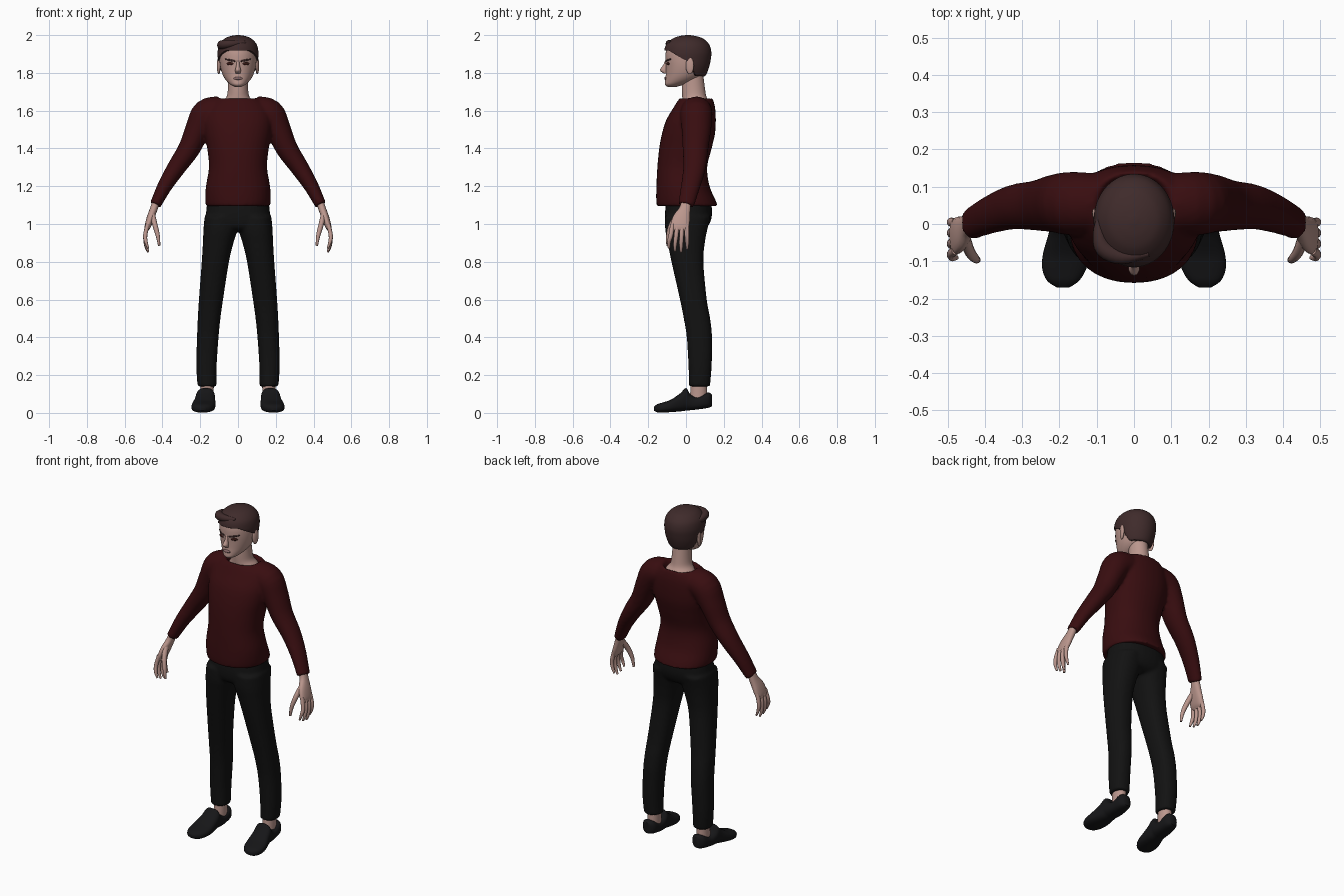
import bpy, bmesh, math
from mathutils import Vector, Matrix

if "Cube" in bpy.data.objects:
    bpy.data.objects.remove(bpy.data.objects["Cube"], do_unlink=True)


def material(name, colour):
    mat = bpy.data.materials.new(name)
    mat.use_nodes = True
    rgba = (*colour, 1.0)
    mat.diffuse_color = rgba
    shader = mat.node_tree.nodes["Principled BSDF"]
    shader.inputs["Base Color"].default_value = rgba
    shader.inputs["Roughness"].default_value = 0.8
    return mat


SKIN = material("skin", (0.5, 0.31, 0.27))
SWEATER = material("dark red knit", (0.04, 0.004, 0.005))
TROUSERS = material("black cloth", (0.006, 0.006, 0.006))
SHOES = material("black leather", (0.008, 0.008, 0.009))
HAIR = material("dark brown hair", (0.05, 0.024, 0.024))
EYES = material("eye brown", (0.04, 0.01, 0.008))
LIPS = material("muted lips", (0.26, 0.15, 0.15))


def smooth_path(points, steps):
    """Catmull-Rom interpolation of tuples of any length."""
    rows = [Vector(p) for p in points]
    rows = [rows[0]] + rows + [rows[-1]]
    result = []
    for p, q, r, s in zip(rows, rows[1:], rows[2:], rows[3:]):
        for i in range(steps):
            t = i / steps
            result.append(q + (r - p) * (t / 2) + (2 * p - 5 * q + 4 * r - s) * (t * t / 2)
                          + (3 * q - p - 3 * r + s) * (t ** 3 / 2))
    return result + [rows[-1]]


def add_tube(bm, points, ref=(0, 1, 0), axis=None, power=2.0, sides=32, steps=4):
    """Loft oval rings along points (x, y, z, half width, half depth along ref)."""
    rows = smooth_path(points, steps)
    rings = []
    for i, row in enumerate(rows):
        here = Vector(row[:3])
        before, after = rows[max(i - 1, 0)], rows[min(i + 1, len(rows) - 1)]
        along = Vector(axis) if axis else (Vector(after[:3]) - Vector(before[:3])).normalized()
        depth = Vector(ref)
        depth = (depth - along * depth.dot(along)).normalized()
        width = depth.cross(along)
        ring = []
        for k in range(sides):
            angle = math.tau * k / sides
            c, s = math.cos(angle), math.sin(angle)
            u = math.copysign(abs(c) ** (2 / power), c) * max(row[3], 0.001)
            v = math.copysign(abs(s) ** (2 / power), s) * max(row[4], 0.001)
            ring.append(bm.verts.new(here + width * u + depth * v))
        rings.append(ring)
    for low, high in zip(rings, rings[1:]):
        for k in range(sides):
            n = (k + 1) % sides
            bm.faces.new((low[k], low[n], high[n], high[k]))
    bm.faces.new(rings[0][::-1])
    bm.faces.new(rings[-1])


def add_sections(bm, sections, **options):
    """Stack level rings given as (z, x centre, half width, front y, back y)."""
    add_tube(bm, [(x, (f + b) / 2, z, w, (b - f) / 2) for z, x, w, f, b in sections],
             axis=(0, 0, 1), **options)


def add_ball(bm, centre, radii, turn=0.0):
    matrix = Matrix.Translation(centre) @ Matrix.Rotation(turn, 4, "Z") @ Matrix.Diagonal((*radii, 1))
    bmesh.ops.create_uvsphere(bm, u_segments=20, v_segments=12, radius=1, matrix=matrix)


def finish(name, bm, mat, mirror=False, voxel=0.0):
    bmesh.ops.recalc_face_normals(bm, faces=bm.faces)
    mesh = bpy.data.meshes.new(name)
    bm.to_mesh(mesh)
    bm.free()
    mesh.materials.append(mat)
    obj = bpy.data.objects.new(name, mesh)
    bpy.context.collection.objects.link(obj)
    for other in bpy.context.selected_objects:
        other.select_set(False)
    obj.select_set(True)
    bpy.context.view_layer.objects.active = obj
    bpy.ops.object.shade_smooth_by_angle(angle=math.radians(50))
    if mirror:
        mod = obj.modifiers.new("both_sides", "MIRROR")
        mod.use_clip = mod.use_mirror_merge = False
    if voxel:
        blend = obj.modifiers.new("blend", "REMESH")
        blend.mode = "VOXEL"
        blend.voxel_size = voxel
        blend.use_smooth_shade = True
        soften = obj.modifiers.new("soften", "SMOOTH")
        soften.iterations = 5
    return obj


# Sweater: body and sleeves blended into one garment
bm = bmesh.new()
add_sections(bm, [
    (1.095, 0, .17, -.155, .168), (1.13, 0, .174, -.158, .155), (1.2, 0, .17, -.157, .125),
    (1.3, 0, .154, -.152, .112), (1.4, 0, .163, -.142, .136), (1.48, 0, .178, -.127, .154),
    (1.55, 0, .182, -.105, .158), (1.61, 0, .168, -.07, .155), (1.65, 0, .135, -.045, .146),
    (1.668, 0, .104, -.028, .137), (1.65, 0, .088, -.018, .126), (1.61, 0, .07, 0, .11)], power=2.2)
for s in (1, -1):
    add_tube(bm, [
        (.09 * s, .055, 1.6, .076, .08), (.165 * s, .055, 1.58, .082, .085),
        (.213 * s, .055, 1.5, .067, .078), (.258 * s, .05, 1.4, .058, .068),
        (.325 * s, .045, 1.3, .049, .06), (.388 * s, .024, 1.2, .039, .051),
        (.438 * s, 0, 1.1, .03, .043)])
finish("sweater", bm, SWEATER, voxel=.009)

# Trousers: hips and two legs blended together
bm = bmesh.new()
add_sections(bm, [(1.15, 0, .16, -.1, .13), (1.05, 0, .17, -.112, .138),
                  (.99, 0, .17, -.105, .118), (.965, 0, .13, -.08, .08)], power=2.3)
for s in (1, -1):
    add_sections(bm, [
        (1.04, .09 * s, .087, -.112, .13), (.97, .093 * s, .09, -.11, .113),
        (.9, .105 * s, .081, -.097, .1), (.8, .12 * s, .072, -.077, .092),
        (.6, .143 * s, .064, -.032, .11), (.5, .153 * s, .06, -.012, .128),
        (.4, .16 * s, .057, .004, .138), (.25, .167 * s, .054, .013, .136),
        (.14, .164 * s, .05, .016, .127)], power=2.3)
finish("trousers", bm, TROUSERS, voxel=.009)

# Neck and head with nose
bm = bmesh.new()
add_sections(bm, [(1.61, 0, .095, -.02, .13), (1.645, 0, .082, -.018, .125),
                  (1.675, 0, .06, -.02, .108), (1.72, 0, .053, -.022, .1), (1.8, 0, .05, -.02, .09)])
finish("neck", bm, SKIN)
bm = bmesh.new()
add_sections(bm, [
    (1.726, 0, .016, -.098, -.05), (1.738, 0, .04, -.111, -.01), (1.76, 0, .063, -.11, .05),
    (1.79, 0, .081, -.107, .09), (1.83, 0, .093, -.107, .108), (1.87, 0, .098, -.109, .115),
    (1.91, 0, .098, -.107, .118), (1.95, 0, .088, -.093, .106), (1.98, 0, .055, -.05, .07)], sides=40)
add_tube(bm, [(0, -.1, 1.87, .007, .008), (0, -.11, 1.84, .009, .012),
              (0, -.118, 1.815, .015, .02), (0, -.108, 1.798, .012, .012)], axis=(0, 0, 1), sides=16)
finish("head", bm, SKIN)

# Ears
bm = bmesh.new()
add_ball(bm, (.102, .02, 1.838), (.009, .022, .045), -.25)
finish("ears", bm, SKIN, mirror=True)

# Hair cap, its lower edge lifted to the hairline
HAIRLINE = [(-.2, 1.922), (-.09, 1.918), (-.045, 1.89), (-.01, 1.87), (.02, 1.86), (.045, 1.785), (.2, 1.775)]


def hairline(y):
    for (a, low), (b, high) in zip(HAIRLINE, HAIRLINE[1:]):
        if y <= b:
            return low + (high - low) * (y - a) / (b - a)
    return HAIRLINE[-1][1]


bm = bmesh.new()
add_sections(bm, [
    (1.77, 0, .07, -.09, .085), (1.79, 0, .086, -.1, .106), (1.83, 0, .1, -.11, .122),
    (1.87, 0, .106, -.114, .131), (1.91, 0, .108, -.116, .134), (1.95, 0, .099, -.105, .123),
    (1.98, 0, .073, -.073, .093), (1.994, 0, .042, -.038, .056), (2, 0, .008, 0, .02)], sides=64, steps=8)
for v in bm.verts:
    v.co.z = max(v.co.z, hairline(v.co.y))
finish("hair", bm, HAIR)
bm = bmesh.new()
add_tube(bm, [(.04, -.08, 1.96, .008, .01), (-.03, -.088, 1.955, .02, .02),
              (-.08, -.066, 1.95, .024, .024), (-.094, -.02, 1.945, .016, .02),
              (-.094, .02, 1.94, .005, .01)], ref=(0, 0, 1), sides=16)
finish("fringe_sweep", bm, HAIR)

# Eyes, brows and mouth
bm = bmesh.new()
add_ball(bm, (.042, -.096, 1.849), (.02, .005, .008), .38)
finish("eyes", bm, EYES, mirror=True)
bm = bmesh.new()
add_tube(bm, [(.014, -.107, 1.862, .003, .004), (.04, -.099, 1.867, .004, .005),
              (.068, -.08, 1.873, .002, .003)], ref=(0, 0, 1), sides=10)
finish("brows", bm, HAIR, mirror=True)
bm = bmesh.new()
add_ball(bm, (0, -.108, 1.771), (.024, .007, .008))
finish("lips", bm, LIPS)

# Hands: palm, four curved fingers and a thumb
bm = bmesh.new()
add_tube(bm, [(.43, .002, 1.13, .02, .026), (.446, -.006, 1.08, .02, .03), (.464, -.024, 1.03, .02, .046),
              (.479, -.034, .985, .016, .049), (.485, -.036, .965, .008, .042)], sides=20, power=2.3)
for i, tip in enumerate((.872, .856, .85, .868)):
    base_y, tip_y = -.071 + .025 * i, -.09 + .032 * i
    add_tube(bm, [(.478, base_y, 1, .011, .012), (.491, (base_y + tip_y) / 2, .94, .011, .012),
                  (.487, tip_y, tip + .033, .009, .01), (.475, tip_y, tip, .005, .006)], sides=12)
add_tube(bm, [(.455, -.03, 1.06, .014, .018), (.441, -.073, 1.0, .014, .016),
              (.425, -.093, .94, .011, .012), (.417, -.097, .885, .006, .007)], sides=12)
finish("hands", bm, SKIN, mirror=True)

# Ankles
bm = bmesh.new()
add_sections(bm, [(.04, .164, .034, .02, .115), (.1, .163, .034, .022, .112), (.2, .163, .036, .03, .11)])
finish("ankles", bm, SKIN, mirror=True)

# Slip-on shoes: (y, x, half width, sole z, top z) from heel to toe
bm = bmesh.new()
profile = [(.137, .165, .02, .035, .098), (.115, .166, .041, .026, .108), (.06, .168, .046, .018, .084),
           (.022, .17, .049, .014, .1), (0, .172, .051, .012, .132), (-.03, .175, .055, .008, .104),
           (-.08, .182, .062, .004, .07), (-.12, .187, .059, .002, .056), (-.152, .19, .043, .003, .046),
           (-.17, .19, .017, .012, .033)]
add_tube(bm, [(x, y, (low + top) / 2, w, (top - low) / 2) for y, x, w, low, top in profile],
         ref=(0, 0, 1), axis=(0, -1, 0), power=2.6)
finish("shoes", bm, SHOES, mirror=True)
